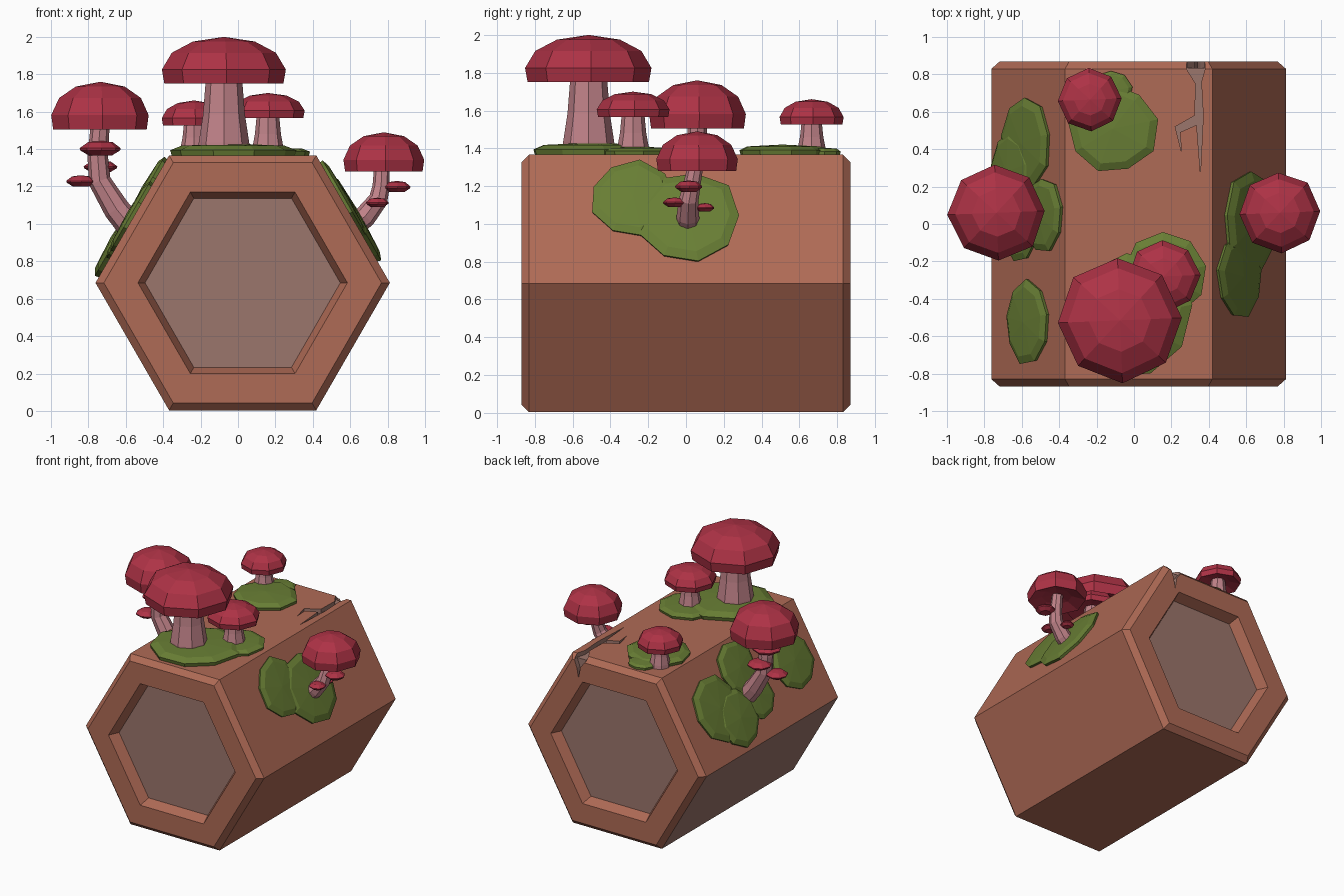
import bpy, bmesh, math, random
from mathutils import Vector, Matrix

random.seed(4)
cube = bpy.data.objects.get("Cube")
if cube:
    bpy.data.objects.remove(cube, do_unlink=True)


def material(name, r, g, b):
    m = bpy.data.materials.new(name)
    m.use_nodes = True
    m.diffuse_color = (r, g, b, 1)
    for node in m.node_tree.nodes:
        if node.type == 'BSDF_PRINCIPLED':
            node.inputs["Base Color"].default_value = (r, g, b, 1)
            node.inputs["Roughness"].default_value = 0.9
    return m


BARK = material("reddish bark", 0.43, 0.145, 0.092)
INNER = material("greyish inner wood", 0.33, 0.18, 0.15)
MOSS = material("moss green", 0.14, 0.21, 0.035)
RED = material("cap red", 0.42, 0.032, 0.06)
STEM = material("stem pink", 0.53, 0.225, 0.25)


def finish(bm, name, *mats):
    bmesh.ops.remove_doubles(bm, verts=bm.verts, dist=0.0005)
    bmesh.ops.recalc_face_normals(bm, faces=bm.faces)
    me = bpy.data.meshes.new(name)
    bm.to_mesh(me)
    bm.free()
    for m in mats:
        me.materials.append(m)
    ob = bpy.data.objects.new(name, me)
    bpy.context.collection.objects.link(ob)
    return ob


def loft(rings, name, *mats):
    """Skin a list of equal point rings; rings that shrink to a point get no end face."""
    bm = bmesh.new()
    loops = [[bm.verts.new(p) for p in ring] for ring in rings]
    n = len(loops[0])
    for a, b in zip(loops, loops[1:]):
        for i in range(n):
            j = (i + 1) % n
            bm.faces.new((a[i], a[j], b[j], b[i]))
    for end in (loops[0], loops[-1]):
        if (end[0].co - end[1].co).length > 0.001:
            bm.faces.new(end)
    return finish(bm, name, *mats)


def lathe(name, profile, sides, matrix, *mats, wobble=0.0, turn=0.0):
    scale = [1 + random.uniform(-wobble, wobble) for _ in range(sides)]
    angles = [turn + math.tau * i / sides for i in range(sides)]
    rings = [[matrix @ Vector((r * s * math.cos(a), r * s * math.sin(a), z))
              for a, s in zip(angles, scale)] for r, z in profile]
    return loft(rings, name, *mats)


def tube(name, path, radii, mat, sides=8):
    pts = [Vector(p) for p in path]
    rings = []
    for i, (p, r) in enumerate(zip(pts, radii)):
        way = pts[min(i + 1, len(pts) - 1)] - pts[max(i - 1, 0)]
        q = Vector((0, 0, 1)).rotation_difference(way)
        rings.append([p + q @ Vector((r * math.cos(math.tau * k / sides),
                                      r * math.sin(math.tau * k / sides), 0))
                      for k in range(sides)])
    return loft(rings, name, mat)


# Hexagonal log with chamfered ends and a recess in each end
CX, HALF, TOP = 0.025, 0.3935, 1.37
half_profile = [(0.522, 0.79), (0.56, 0.87), (0.742, 0.87), (0.787, 0.83)]
profile = [(r, -z) for r, z in half_profile] + half_profile[::-1]
log = lathe("log", profile, 6,
            Matrix.Translation((CX, 0, 0.685)) @ Matrix.Rotation(math.pi / 2, 4, 'X'),
            BARK, INNER)
for f in log.data.polygons:
    end_panel = abs(f.normal.y) > 0.99 and abs(f.center.y) < 0.82 and len(f.vertices) == 6
    lower_right = f.normal.x < -0.5 and f.normal.z < -0.3 and abs(f.normal.y) < 0.01
    f.material_index = int(end_panel or lower_right)


# Branching crack across the top and down the back end
def cut(points, start, push):
    bm = bmesh.new()
    face = bm.faces.new([bm.verts.new(start(*p)) for p in points])
    new = bmesh.ops.extrude_face_region(bm, geom=[face])["geom"]
    bmesh.ops.translate(bm, vec=push,
                        verts=[v for v in new if isinstance(v, bmesh.types.BMVert)])
    if face.is_valid and len(bm.faces) == len(points) + 1:
        bm.faces.new(list(reversed(face.verts)))
    cutter = finish(bm, "crack_cutter", BARK, INNER)
    for f in cutter.data.polygons:
        f.material_index = 1
    cutter.hide_render = True
    mod = log.modifiers.new("crack", 'BOOLEAN')
    mod.object, mod.operation, mod.solver = cutter, 'DIFFERENCE', 'EXACT'
    bpy.context.view_layer.objects.active = log
    bpy.ops.object.modifier_apply(modifier=mod.name)
    bpy.data.objects.remove(cutter, do_unlink=True)


cut([(0.38, 0.95), (0.38, 0.83), (0.36, 0.76), (0.37, 0.58), (0.355, 0.27), (0.335, 0.53),
     (0.245, 0.49), (0.255, 0.38), (0.22, 0.52), (0.325, 0.58), (0.33, 0.75), (0.28, 0.83),
     (0.28, 0.95)], lambda x, y: (x, y, 1.333), (0, 0, 0.2))
cut([(0.28, 1.5), (0.38, 1.5), (0.38, 1.34), (0.355, 1.27), (0.34, 1.19), (0.325, 1.28),
     (0.28, 1.34)], lambda x, z: (x, 0.833, z), (0, 0.2, 0))


# Moss cushions lying on the upper three sides
def moss(name, x, y, r, height=0.045, turn=0.2):
    over = abs(x - CX) - HALF
    side = math.copysign(1, x - CX) if over > 0 else 0
    z = TOP - max(over, 0) * math.sqrt(3)
    m = Matrix.Translation((x, y, z)) @ Matrix.Rotation(side * math.pi / 3, 4, 'Y')
    lathe(name, [(r * 0.97, -0.01), (r, height * 0.4), (r * 0.82, height * 0.8), (0, height)],
          9, m, MOSS, wobble=0.05, turn=turn)


moss("moss_front_large", -0.03, -0.5, 0.335, 0.06)
moss("moss_front_small", 0.16, -0.27, 0.22, 0.04)
moss("moss_back_large", -0.115, 0.51, 0.24, 0.05)
moss("moss_back_small", -0.12, 0.71, 0.11, 0.035)
moss("moss_left_upper", 0.557, -0.28, 0.23, 0.035)
moss("moss_left_lower", 0.615, 0.01, 0.275, 0.045)
moss("moss_right_upper", -0.57, 0.43, 0.25, 0.04)
moss("moss_right_lower", -0.64, 0.28, 0.22, 0.05)
moss("moss_right_middle", -0.48, 0.05, 0.2, 0.04)
moss("moss_right_base", -0.6, -0.01, 0.19, 0.035)
moss("moss_right_front", -0.56, -0.525, 0.225, 0.04)

# Faceted caps and stems
DOME = [(0, 0.25), (0.5, 0.16), (0.96, 0), (1, 0.3), (0.84, 0.66), (0.5, 0.9), (0, 1)]
LENS = [(0, 0.05), (0.55, 0), (0.97, 0.35), (1, 0.5), (0.6, 0.9), (0, 1)]


def cap(name, x, y, z, r, h, shape=DOME):
    lathe(name, [(a * r, b * h) for a, b in shape], 8, Matrix.Translation((x, y, z)), RED,
          wobble=0.02, turn=0.04)


def upright(name, x, y, z, r, h, stem_r):
    cap(name + "_cap", x, y, z, r, h)
    rise = z + 0.2 * h - TOP
    tube(name + "_stem", [(x, y, TOP + rise * t) for t in (0, 0.15, 0.5, 1)],
         [stem_r * k for k in (1.4, 1.35, 1.12, 0.95)], STEM)


upright("large_mushroom", -0.075, -0.515, 1.75, 0.337, 0.25, 0.1)
upright("medium_mushroom", 0.16, -0.28, 1.565, 0.193, 0.135, 0.062)
upright("back_mushroom", -0.235, 0.665, 1.525, 0.17, 0.135, 0.055)

# Bent mushrooms growing out of the sloping sides, with small shelf caps
cap("right_mushroom_cap", -0.735, 0.06, 1.505, 0.26, 0.255)
tube("right_mushroom_stem",
     [(-0.56, 0.06, 0.97), (-0.65, 0.06, 1.08), (-0.74, 0.06, 1.23), (-0.75, 0.06, 1.36),
      (-0.735, 0.06, 1.55)], [0.075, 0.07, 0.06, 0.055, 0.05], STEM)
cap("left_mushroom_cap", 0.78, 0.06, 1.28, 0.215, 0.21)
tube("left_mushroom_stem",
     [(0.6, 0.01, 0.98), (0.68, 0.01, 1.04), (0.75, 0.015, 1.13), (0.765, 0.03, 1.2),
      (0.77, 0.055, 1.33)], [0.065, 0.06, 0.052, 0.046, 0.04], STEM)

shelves = [(-0.735, 0.03, 1.365, 0.11, 0.08), (-0.735, 0.12, 1.275, 0.09, 0.065),
           (-0.84, 0.05, 1.2, 0.08, 0.06), (0.85, 0.015, 1.17, 0.072, 0.06),
           (0.745, -0.06, 1.09, 0.062, 0.05), (0.715, 0.1, 1.065, 0.05, 0.045)]
for i, shelf in enumerate(shelves):
    cap("shelf_cap_%d" % (i + 1), *shelf, shape=LENS)
